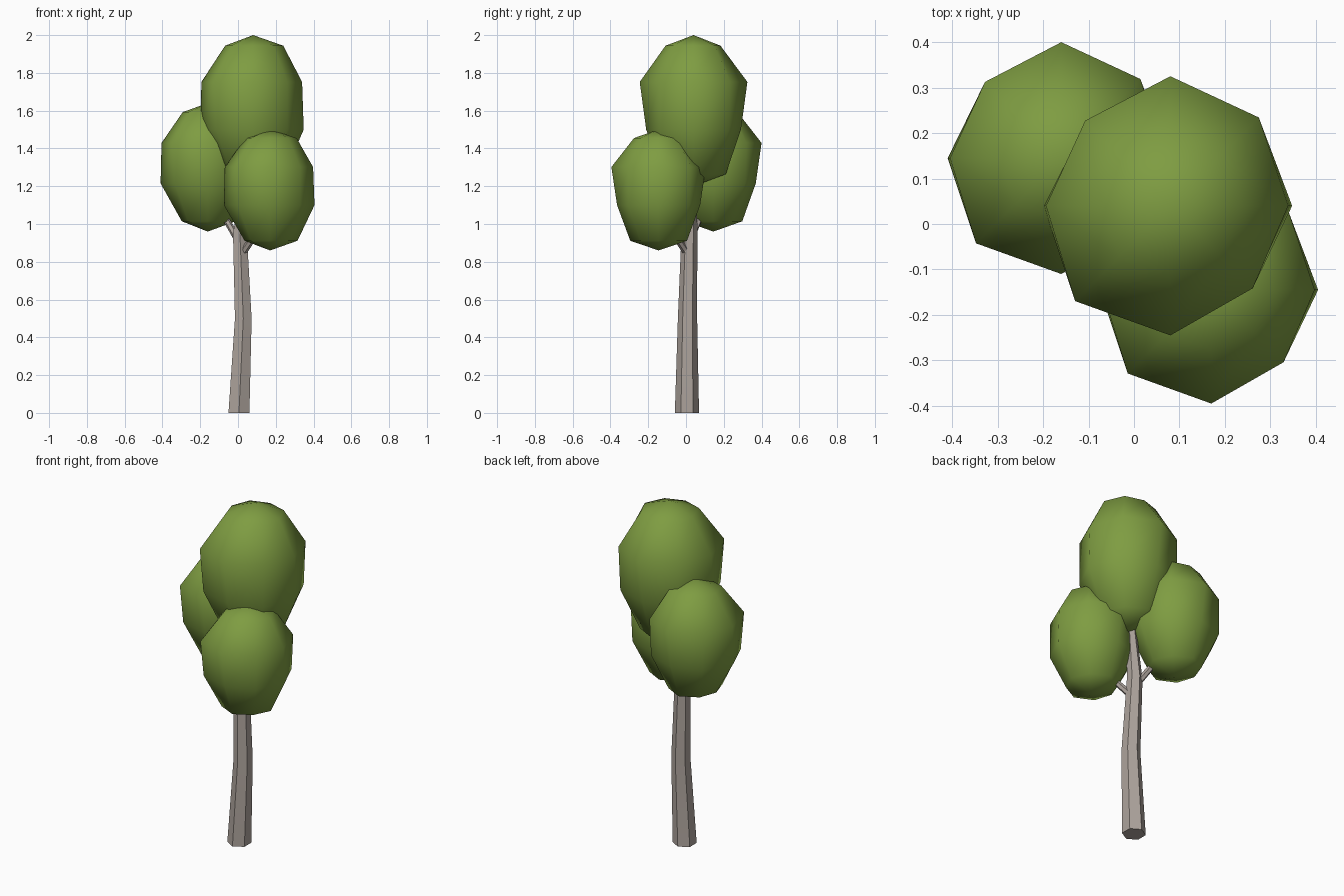
import bpy, bmesh, math
from mathutils import Vector

if "Cube" in bpy.data.objects:
    bpy.data.objects.remove(bpy.data.objects["Cube"])


def material(name, rgb):
    m = bpy.data.materials.new(name)
    m.diffuse_color = (*rgb, 1)
    m.use_nodes = True
    m.node_tree.nodes["Principled BSDF"].inputs["Base Color"].default_value = m.diffuse_color
    return m


GREEN = material("leaf green", (0.21, 0.335, 0.054))
BARK = material("grey bark", (0.42, 0.37, 0.335))


def skin(name, rings, mat, start=None, end=None):
    """Join rings of points into a surface; close ends with a pole point or a flat cap."""
    bm = bmesh.new()
    loops = [[bm.verts.new(p) for p in r] for r in rings]
    n = len(loops[0])
    for a, b in zip(loops, loops[1:]):
        for i in range(n):
            j = (i + 1) % n
            bm.faces.new((a[i], a[j], b[j], b[i]))
    for loop, pole in ((loops[0], start), (loops[-1], end)):
        if pole is None:
            bm.faces.new(loop)
        else:
            v = bm.verts.new(pole)
            for i in range(n):
                bm.faces.new((loop[i], loop[(i + 1) % n], v))
    bmesh.ops.recalc_face_normals(bm, faces=bm.faces)
    me = bpy.data.meshes.new(name)
    bm.to_mesh(me)
    bm.free()
    me.materials.append(mat)
    ob = bpy.data.objects.new(name, me)
    bpy.context.collection.objects.link(ob)
    return ob


def smooth(ob, degrees):
    bpy.ops.object.select_all(action='DESELECT')
    ob.select_set(True)
    bpy.context.view_layer.objects.active = ob
    bpy.ops.object.shade_smooth_by_angle(angle=math.radians(degrees))


# Uneven eight-sided foliage blob: (height, radius in each of 8 directions)
BLOB = [
    (-0.84, [0.58, 0.56, 0.60, 0.56, 0.54, 0.58, 0.60, 0.55]),
    (-0.25, [0.94, 0.93, 0.88, 0.93, 0.98, 0.97, 0.88, 0.90]),
    (0.38, [0.91, 0.965, 1.0, 0.93, 0.96, 1.04, 1.0, 0.90]),
    (0.86, [0.56, 0.55, 0.50, 0.53, 0.52, 0.56, 0.52, 0.54]),
]


def foliage(name, c, r, h):
    c = Vector(c)
    rings = [[c + Vector((r * k * math.cos(i * math.pi / 4),
                          r * k * math.sin(i * math.pi / 4), h * z))
              for i, k in enumerate(radii)] for z, radii in BLOB]
    ob = skin(name, rings, GREEN, c - Vector((0, 0, h)), c + Vector((0, 0, h)))
    smooth(ob, 60)


foliage("top_foliage", (0.08, 0.04, 1.60), 0.285, 0.40)
foliage("left_foliage", (-0.16, 0.145, 1.30), 0.255, 0.34)
foliage("right_foliage", (0.17, -0.145, 1.18), 0.25, 0.32)

# Bent six-sided trunk: x, y, z, radius
TRUNK = [(0.005, 0.005, 0.0, 0.064), (0.028, 0.008, 0.5, 0.051),
         (0.010, 0.018, 0.95, 0.042), (0.060, 0.035, 1.35, 0.022)]
trunk = skin("trunk", [[(x + r * math.sin(i * math.pi / 3), y + r * math.cos(i * math.pi / 3), z)
                        for i in range(6)] for x, y, z, r in TRUNK], BARK)
smooth(trunk, 35)


# Two side branches reaching into the lower foliage
def branch(name, a, b, ra, rb):
    a, b = Vector(a), Vector(b)
    q = (b - a).to_track_quat('Z', 'Y')
    rings = [[p + q @ Vector((r * math.cos(i * math.pi / 3), r * math.sin(i * math.pi / 3), 0))
              for i in range(6)] for p, r in ((a, ra), (b, rb))]
    smooth(skin(name, rings, BARK), 35)


branch("left_branch", (0.01, 0.015, 0.90), (-0.12, 0.11, 1.12), 0.02, 0.015)
branch("right_branch", (0.02, 0.01, 0.84), (0.13, -0.10, 1.00), 0.02, 0.015)
